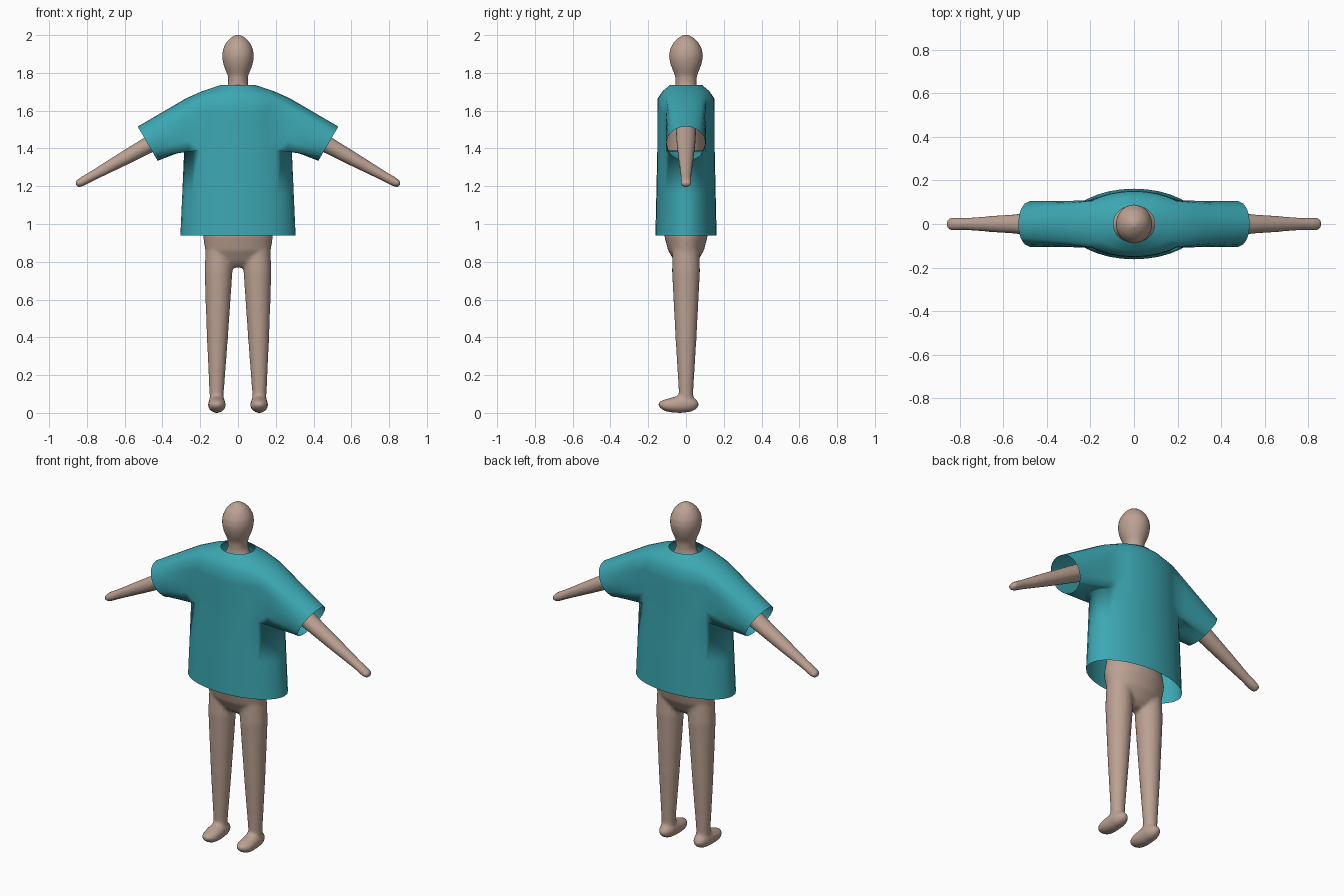
import bpy, bmesh
from math import sin, cos, pi, atan2
from mathutils import Vector

cube = bpy.data.objects.get("Cube")
if cube:
    bpy.data.objects.remove(cube, do_unlink=True)

X, Y, Z = Vector((1, 0, 0)), Vector((0, 1, 0)), Vector((0, 0, 1))


def material(name, rgb):
    m = bpy.data.materials.new(name)
    m.use_nodes = True
    m.diffuse_color = (*rgb, 1)
    m.node_tree.nodes["Principled BSDF"].inputs["Base Color"].default_value = (*rgb, 1)
    m.node_tree.nodes["Principled BSDF"].inputs["Roughness"].default_value = 0.8
    return m


def finish(bm, name, mat):
    bmesh.ops.recalc_face_normals(bm, faces=bm.faces)
    for f in bm.faces:
        f.smooth = True
    mesh = bpy.data.meshes.new(name)
    bm.to_mesh(mesh)
    bm.free()
    mesh.materials.append(mat)
    ob = bpy.data.objects.new(name, mesh)
    bpy.context.collection.objects.link(ob)
    return ob


def ring(bm, centre, ru, rv, u, v, n):
    return [bm.verts.new(centre + u * (ru * cos(2 * pi * i / n)) + v * (rv * sin(2 * pi * i / n)))
            for i in range(n)]


def bridge(bm, a, b, skip=()):
    n = len(a)
    for i in range(n):
        if i not in skip:
            bm.faces.new((a[i], a[(i + 1) % n], b[(i + 1) % n], b[i]))


def loft(bm, sections, u, v, n=32):
    """Closed tube through (centre, radius_u, radius_v) sections."""
    rings = [ring(bm, Vector(c), ru, rv, u, v, n) for c, ru, rv in sections]
    for a, b in zip(rings, rings[1:]):
        bridge(bm, a, b)
    bm.faces.new(rings[0])
    bm.faces.new(rings[-1])


skin = material("skin", (0.50, 0.36, 0.29))
cloth = material("teal cloth", (0.045, 0.39, 0.45))

# Body: torso, neck and head in one loft (height, half width, half depth)
bm = bmesh.new()
trunk = [(0.77, 0.07, 0.03), (0.80, 0.13, 0.06), (0.86, 0.174, 0.095), (0.94, 0.186, 0.116),
         (1.1, 0.16, 0.1), (1.3, 0.17, 0.105), (1.5, 0.18, 0.1), (1.6, 0.16, 0.085),
         (1.68, 0.08, 0.065), (1.74, 0.052, 0.055), (1.785, 0.054, 0.058), (1.83, 0.073, 0.077),
         (1.86, 0.081, 0.086), (1.89, 0.084, 0.09), (1.925, 0.08, 0.085), (1.96, 0.064, 0.067),
         (1.985, 0.041, 0.042), (2.003, 0.012, 0.012)]
loft(bm, [((0, 0, z), rx, ry) for z, rx, ry in trunk], X, Y)

foot = [(0.068, 0.045, 0.01, 0.01), (0.05, 0.046, 0.03, 0.03), (0.02, 0.048, 0.043, 0.044),
        (-0.03, 0.047, 0.046, 0.048), (-0.07, 0.042, 0.048, 0.041), (-0.11, 0.04, 0.043, 0.032),
        (-0.135, 0.043, 0.028, 0.02), (-0.146, 0.045, 0.012, 0.009)]
arm = [(0.15, 0.06, 0.06), (0.47, 0.045, 0.05), (0.62, 0.037, 0.04), (0.78, 0.026, 0.028),
       (0.82, 0.025, 0.03), (0.848, 0.021, 0.028), (0.858, 0.012, 0.016)]
down = Vector((0.875, 0, -0.485))
for s in (-1, 1):
    # Legs and feet
    loft(bm, [((s * x, 0, z), r, r) for z, x, r in
              ((0.9, 0.1, 0.07), (0.75, 0.103, 0.074), (0.4, 0.109, 0.056),
               (0.12, 0.113, 0.039), (0.05, 0.113, 0.036))], X, Y)
    loft(bm, [((s * 0.112, y, z), rx, rz) for y, z, rx, rz in foot], X, Z)
    # Arms slope down and outwards
    across = Vector((s * 0.485, 0, 0.875))
    loft(bm, [((s * x, 0, 1.42 + (x - 0.472) * down.z / down.x), ru, rv)
              for x, ru, rv in arm], across, Y)
body = finish(bm, "body", skin)
fuse = body.modifiers.new("Fuse", "REMESH")
fuse.mode = "VOXEL"
fuse.voxel_size = 0.009
fuse.use_smooth_shade = True
soften = body.modifiers.new("Soften", "SMOOTH")
soften.factor = 0.5
soften.iterations = 8

# Shirt: open elliptical tube with an armhole left on each side
bm = bmesh.new()
N, LOW, HIGH = 32, 1.39, 1.665
sections = [(0.94, 0.305, 0.162), (1.16, 0.295, 0.157), (LOW, 0.285, 0.152)]
sections += [(LOW + (HIGH - LOW) * k / 4, 0.285 - 0.0025 * k, 0.152) for k in (1, 2, 3)]
sections += [(HIGH, 0.275, 0.15), (1.705, 0.185, 0.122), (1.735, 0.095, 0.086)]
rings = [ring(bm, Z * z, rx, ry, X, Y, N) for z, rx, ry in sections]
armhole_columns = [i % N for i in range(-4, 4)] + list(range(12, 20))
for k, (a, b) in enumerate(zip(rings, rings[1:])):
    bridge(bm, a, b, armhole_columns if 2 <= k <= 5 else ())
loose = [v for v in bm.verts if not v.link_faces]
bmesh.ops.delete(bm, geom=loose, context="VERTS")

# Sleeves: run each armhole edge out to a round cuff
mid, half = (LOW + HIGH) / 2, (HIGH - LOW) / 2
rims = [e for e in bm.edges if e.is_boundary and all(LOW - 0.01 < v.co.z < HIGH + 0.01 for v in e.verts)]


def rim_angle(v):
    return atan2(v.co.y / 0.106, (v.co.z - mid) / half)


for s in (-1, 1):
    edge = sorted({v for e in rims for v in e.verts if v.co.x * s > 0}, key=rim_angle)
    start = [v.co.copy() for v in edge]
    centre, up = Vector((s * 0.478, 0, 1.425)), Vector((s * 0.505, 0, 0.863))
    cuff = [centre + 0.105 * (up * cos(rim_angle(v)) + Y * sin(rim_angle(v))) for v in edge]
    last = edge
    for step in (0.25, 0.5, 0.75, 1):
        new = [bm.verts.new(p.lerp(q, step)) for p, q in zip(start, cuff)]
        bridge(bm, last, new)
        last = new
finish(bm, "shirt", cloth)
